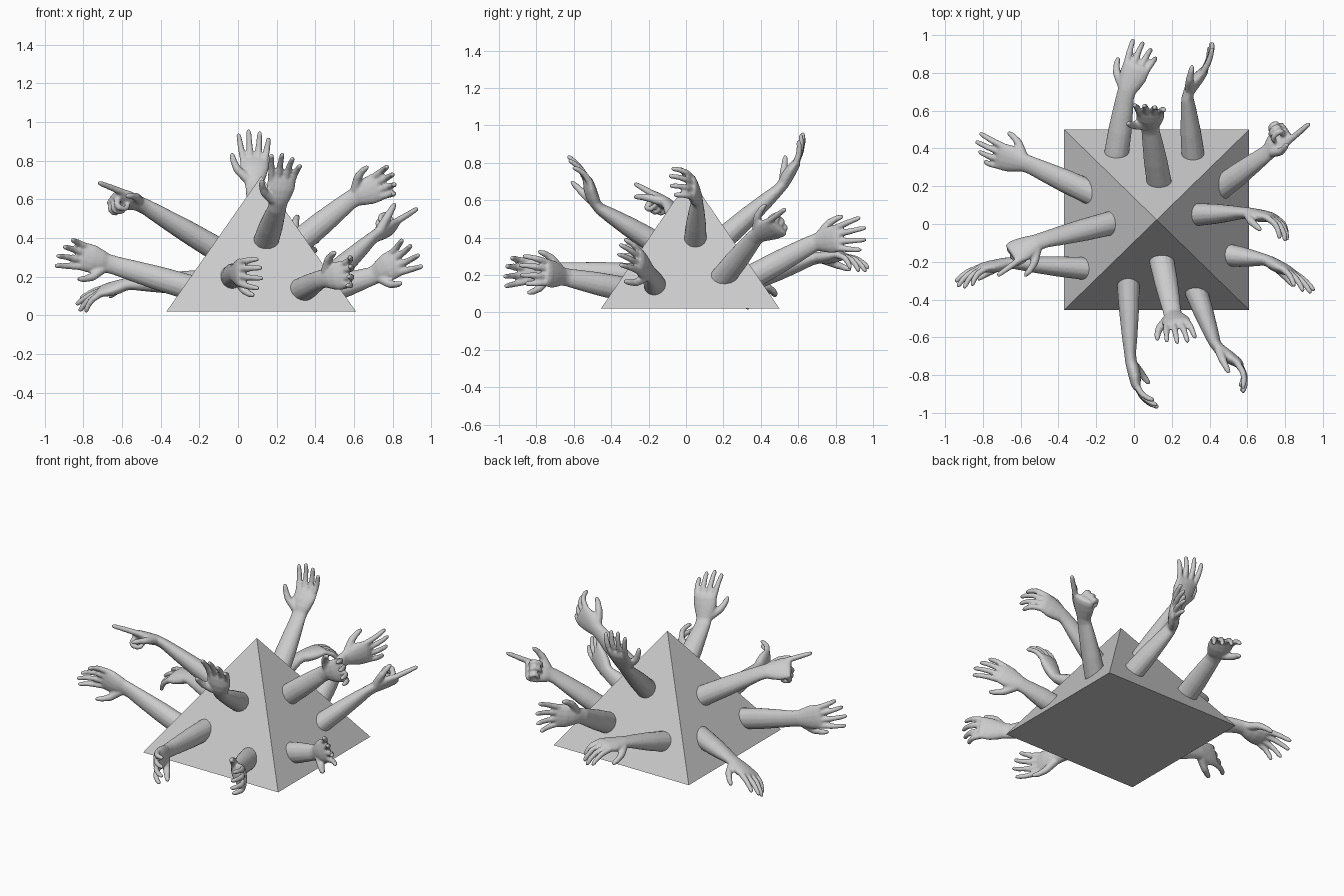
import bpy, bmesh
from math import sin, cos, pi, radians
from mathutils import Vector as V

if "Cube" in bpy.data.objects:
    bpy.data.objects.remove(bpy.data.objects["Cube"])


def finish(name, bm):
    bmesh.ops.recalc_face_normals(bm, faces=bm.faces)
    me = bpy.data.meshes.new(name)
    bm.to_mesh(me)
    bm.free()
    ob = bpy.data.objects.new(name, me)
    bpy.context.collection.objects.link(ob)
    return ob


def loft(bm, rings, n=14):
    """Closed tube through elliptical rings (centre, axis u, axis v, ru, rv)."""
    prev = None
    for c, u, v, ru, rv in rings:
        cur = [bm.verts.new(c + u * ru * cos(2 * pi * i / n) + v * rv * sin(2 * pi * i / n))
               for i in range(n)]
        if prev:
            for i in range(n):
                j = (i + 1) % n
                bm.faces.new((prev[i], prev[j], cur[j], cur[i]))
        else:
            bm.faces.new(cur[::-1])
        prev = cur
    bm.faces.new(prev)


def digit(bm, start, dirs, lengths, side, r0, r1):
    """Jointed finger: rings at each joint, rounded tip."""
    pts = [start]
    for t, l in zip(dirs, lengths):
        pts.append(pts[-1] + t * l)
    rings = []

    def ring(c, t, r):
        u = (side - t * side.dot(t)).normalized()
        rings.append((c, u, t.cross(u), r, r))

    n = len(dirs)
    ring(pts[0], dirs[0], r0)
    for i in range(1, n):
        r = r0 + (r1 - r0) * i / n
        for k, t in ((-.008, dirs[i - 1]), (.008, dirs[i])):
            ring(pts[i] + t * k, t, r)
    for k, f in ((-.010, 1), (-.003, .85), (.003, .45)):
        ring(pts[n] + dirs[-1] * k, dirs[-1], r1 * f)
    loft(bm, rings, 10)


def arm(name, base, wrist, aim, palm, hand, curls, splay=1.0):
    """hand: 1 right, -1 left. curls: bend in degrees per joint, index to little."""
    base, wrist = V(base), V(wrist)
    d = (V(aim) - wrist).normalized()
    p = V(palm)
    p = (p - d * p.dot(d)).normalized()
    s = d.cross(p) * hand
    f = (wrist - base).normalized()
    fs = (s - f * s.dot(f)).normalized()
    fp = f.cross(fs)
    if fp.dot(p) < 0:
        fp = -fp
    bm = bmesh.new()
    # forearm, wrist and palm
    rings = [(base - f * .1, fs, fp, .068, .064)]
    for t, a, b in ((0, .066, .061), (.35, .063, .054), (.7, .055, .042), (.93, .049, .032)):
        rings.append((base.lerp(wrist, t), fs, fp, a, b))
    for k, a, b, o in ((.02, .05, .031, 0), (.055, .062, .034, .003), (.1, .074, .033, .003),
                       (.145, .075, .026, 0), (.17, .068, .016, 0)):
        rings.append((wrist + d * k + p * o, s, p, a, b))
    loft(bm, rings)
    # four fingers
    for off, length, curl in zip((.055, .019, -.018, -.053), (.155, .172, .162, .13), curls):
        a, dirs = 0, []
        for w in (.8, 1.0, .7):
            a += radians(curl * w)
            dirs.append((d * cos(a) + p * sin(a) + s * off * 3.5 * splay * max(0, cos(a))).normalized())
        digit(bm, wrist + d * .145 + s * off, dirs, [length * k for k in (.44, .31, .25)],
              s, .0185, .0125)
    # thumb
    dirs = [(d * a + s * b + p * c).normalized()
            for a, b, c in ((.6, .75, .35), (.85, .45, .4), (.9, .2, .45))]
    digit(bm, wrist + d * .035 + s * .035 + p * .008, dirs, (.07, .05, .042), p, .026, .013)
    ob = finish(name, bm)
    # fuse the parts into one smooth skin
    m = ob.modifiers.new("fuse", 'REMESH')
    m.mode = 'VOXEL'
    m.voxel_size = .0075
    m.use_smooth_shade = True
    m = ob.modifiers.new("soften", 'SMOOTH')
    m.iterations = 2
    return ob


# pyramid
bm = bmesh.new()
base = [bm.verts.new(c) for c in ((-.37, -.455, .02), (.61, -.455, .02), (.61, .5, .02), (-.37, .5, .02))]
apex = bm.verts.new((.12, .022, .72))
bm.faces.new(base[::-1])
for i in range(4):
    bm.faces.new((base[i], base[(i + 1) % 4], apex))
finish("pyramid", bm)

RELAXED = (14, 18, 22, 25)
OPEN = (10, 12, 14, 16)
POINT = (1, 98, 100, 102)

# back face arms
arm("back_left_arm", (-.09, .39, .19), (-.045, .69, .29), (.03, .87, .31), (.1, 0, -1), 1, (20, 24, 27, 30))
arm("back_right_arm", (.31, .39, .21), (.28, .69, .375), (.385, .83, .40), (-1, .5, 0), 1, OPEN, 1.3)
arm("back_top_arm", (.13, .24, .43), (.085, .51, .67), (.085, .59, .80), (0, -1, .4), -1, OPEN)
# left face arms
arm("left_back_arm", (-.26, .18, .17), (-.565, .32, .165), (-.71, .36, .125), (0, .3, -1), -1, (7, 9, 16, 22))
arm("left_pointing_arm", (-.14, .0, .36), (-.50, -.09, .575), (-.63, -.15, .61), (0, -.6, -.8), 1, POINT)
arm("left_front_arm", (-.27, -.235, .15), (-.66, -.205, .265), (-.82, -.235, .31), (-.2, -1, 0), -1, RELAXED)
# front face arms
arm("front_left_arm", (-.03, -.32, .2), (-.02, -.71, .22), (.015, -.87, .22), (1, 0, 0), -1, (18, 21, 22, 24))
arm("front_top_arm", (.15, -.21, .40), (.205, -.48, .565), (.23, -.53, .72), (.2, -1, .2), -1, (11, 13, 16, 20))
arm("front_right_arm", (.33, -.36, .13), (.435, -.65, .19), (.55, -.735, .21), (-.5, -.8, 0), -1, (26, 28, 31, 34))
# right face arms
arm("right_front_arm", (.50, -.165, .14), (.70, -.19, .205), (.83, -.255, .28), (-.3, -1, 0), 1, OPEN, 1.3)
arm("right_top_arm", (.34, .05, .40), (.59, .06, .605), (.735, .035, .67), (0, -1, 0), -1, (28, 28, 30, 32))
arm("right_pointing_arm", (.47, .2, .19), (.705, .375, .41), (.79, .47, .45), (-.5, .4, .8), 1, POINT)
